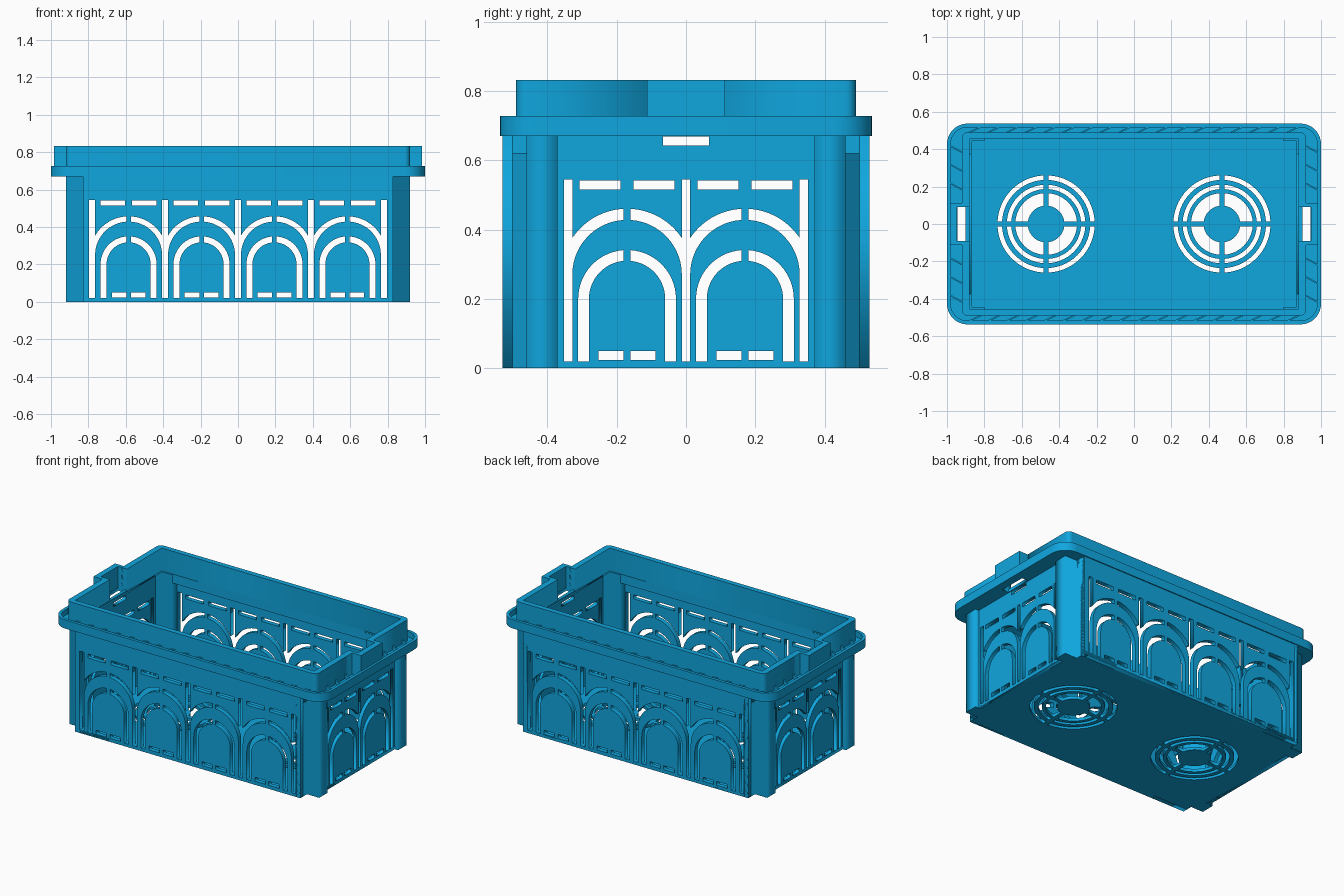
import bpy
from math import sin, cos, pi, sqrt, asin, acos

if "Cube" in bpy.data.objects:
    bpy.data.objects.remove(bpy.data.objects["Cube"])

blue = bpy.data.materials.new("crate_blue")
blue.diffuse_color = (0.005, 0.38, 0.73, 1)
blue.use_nodes = True
blue.node_tree.nodes["Principled BSDF"].inputs["Base Color"].default_value = blue.diffuse_color


def plate(name, outlines, thick, loc, rot=(0, 0, 0)):
    """Flat sheet from 2D outlines (first is the border, the rest are holes)."""
    cu = bpy.data.curves.new(name, 'CURVE')
    cu.dimensions, cu.fill_mode, cu.extrude = '2D', 'BOTH', thick / 2
    for pts in outlines:
        sp = cu.splines.new('POLY')
        sp.points.add(len(pts) - 1)
        for p, (x, y) in zip(sp.points, pts):
            p.co = (x, y, 0, 1)
        sp.use_cyclic_u = True
    tmp = bpy.data.objects.new(name + "_curve", cu)
    bpy.context.scene.collection.objects.link(tmp)
    dg = bpy.context.evaluated_depsgraph_get()
    me = bpy.data.meshes.new_from_object(tmp.evaluated_get(dg))
    bpy.data.objects.remove(tmp)
    ob = bpy.data.objects.new(name, me)
    bpy.context.scene.collection.objects.link(ob)
    ob.location, ob.rotation_euler = loc, rot
    me.materials.clear()
    me.materials.append(blue)
    return ob


def box(name, x0, x1, y0, y1, z0, z1, turn=0):
    bpy.ops.mesh.primitive_cube_add(size=1, location=((x0 + x1) / 2, (y0 + y1) / 2, (z0 + z1) / 2))
    ob = bpy.context.object
    ob.name = name
    ob.scale = (abs(x1 - x0), abs(y1 - y0), abs(z1 - z0))
    ob.rotation_euler.z = turn
    ob.data.materials.append(blue)
    return ob


def rect(x0, x1, y0, y1):
    return [(x0, y0), (x1, y0), (x1, y1), (x0, y1)]


def arc(cx, cy, r, a0, a1, n=14):
    return [(cx + r * cos(a0 + (a1 - a0) * i / n), cy + r * sin(a0 + (a1 - a0) * i / n)) for i in range(n + 1)]


def rounded(hx, hy, r):
    pts = []
    for k, (sx, sy) in enumerate([(1, 1), (-1, 1), (-1, -1), (1, -1)]):
        pts += arc(sx * (hx - r), sy * (hy - r), r, k * pi / 2, (k + 1) * pi / 2, 8)
    return pts


def flip(pts, cx):
    return [(2 * cx - x, y) for x, y in pts]


def arcade(n, h, s, r_out, zc, a_out, a_in, za, gap, d_top, d_bot):
    """Holes of a wall with n arches: h half pitch, s half slot width."""
    holes = []
    r_in = h - s
    # upright slots merged with the halves of the large arches beside them
    for k in range(n + 1):
        x0 = (2 * k - n) * h
        cx = x0 + h
        side = [(x0 + s, 0.02)]
        side += arc(cx, zc, r_in, pi, pi - acos(gap / r_in))
        side += arc(cx, zc, r_out, pi - acos(gap / r_out), pi - acos(r_in / r_out))
        side.append((x0 + s, 0.545))
        plain = [(x0 + s, 0.02), (x0 + s, 0.545)]
        right = side if k < n else plain
        left = side if k > 0 else plain
        holes.append(right + flip(left, x0)[::-1])
    # small arches and dashes, two halves each
    for k in range(n):
        c = (2 * k + 1 - n) * h
        half = [(c - a_out, 0.02), (c - a_in, 0.02)]
        half += arc(c, za, a_in, pi, pi - acos(gap / a_in))
        half += arc(c, za, a_out, pi - acos(gap / a_out), pi)
        for hole in (half, rect(c - d_top, c - 0.019, 0.515, 0.542),
                     rect(c - d_bot, c - gap, 0.024, 0.05)):
            holes += [hole, flip(hole, c)]
    return holes


# long walls and end walls with arch cut-outs
long_holes = arcade(4, 0.195, 0.016, 0.207, 0.25, 0.15, 0.118, 0.2, 0.012, 0.15, 0.09)
end_holes = arcade(2, 0.17, 0.012, 0.19, 0.27, 0.141, 0.11, 0.2, 0.01, 0.137, 0.082)
end_holes.append(rect(-0.066, 0.066, 0.643, 0.669))
for s, n in ((-1, "front"), (1, "back")):
    plate(n + "_wall", [rect(-0.83, 0.83, 0, 0.68)] + long_holes, 0.03, (0, s * 0.515, 0), (pi / 2, 0, 0))
    box(n + "_inner_ledge", -0.83, 0.83, s * 0.455, s * 0.502, 0.62, 0.68)
for s, n in ((-1, "left"), (1, "right")):
    plate(n + "_wall", [rect(-0.375, 0.375, 0, 0.68)] + end_holes, 0.025, (s * 0.8825, 0, 0), (pi / 2, 0, pi / 2))

# stepped corner posts
for sx in (-1, 1):
    for sy in (-1, 1):
        prof = [(0.87, 0.37), (0.92, 0.37), (0.92, 0.46), (0.83, 0.46), (0.83, 0.53),
                (0.80, 0.53), (0.80, 0.445), (0.87, 0.445)]
        plate("corner_post", [[(sx * x, sy * y) for x, y in prof]], 0.68, (0, 0, 0.34))

# floor with two ring grilles
q = [(0.895, 0.37), (0.92, 0.37), (0.92, 0.46), (0.83, 0.46), (0.83, 0.53)]
q += flip(q, 0)[::-1]
floor = q + [(x, -y) for x, y in q[::-1]]
grille = []
for cx in (-0.47, 0.47):
    for ro, ri in ((0.26, 0.236), (0.21, 0.187), (0.165, 0.098)):
        go, gi = asin(0.014 / ro), asin(0.014 / ri)
        for k in range(4):
            a, b = k * pi / 2, (k + 1) * pi / 2
            grille.append(arc(cx, 0, ro, a + go, b - go) + arc(cx, 0, ri, b - gi, a + gi))
plate("floor", [floor] + grille, 0.02, (0, 0, 0.01))

# flange tray with raised lip
plate("flange_plate", [rounded(1.0, 0.537, 0.11), rect(-0.88, 0.88, -0.455, 0.455),
                       rect(0.9, 0.945, -0.09, 0.09), rect(-0.945, -0.9, -0.09, 0.09)], 0.02, (0, 0, 0.68))
plate("flange_lip", [rounded(1.0, 0.537, 0.11), rounded(0.98, 0.517, 0.09)], 0.057, (0, 0, 0.6985))

# diagonal ribs in the flange channel
for s in (-1, 1):
    for i in range(18):
        x = -0.85 + 0.1 * i
        box("flange_rib", x - 0.035, x + 0.035, s * 0.504 - 0.004, s * 0.504 + 0.004, 0.685, 0.72, 0.45)
    for i in range(9):
        y = -0.4 + 0.1 * i
        if abs(y) > 0.15:
            box("flange_rib", s * 0.95 - 0.04, s * 0.95 + 0.04, y - 0.004, y + 0.004, 0.685, 0.72, -0.5)

# upper collar, open at both ends for the hand holds
for s, n in ((-1, "front"), (1, "back")):
    c = [(0.88, 0.09), (0.92, 0.09)] + arc(0.89, 0.46, 0.03, 0, pi / 2, 6)
    c += flip(c, 0)[::-1] + [(-0.88, 0.455), (0.88, 0.455)]
    plate(n + "_collar", [[(x, s * y) for x, y in c]], 0.16, (0, 0, 0.752))

# hand hold boxes on the ends
for s in (-1, 1):
    box("handle_plate", s * 0.947, s * 0.985, -0.113, 0.113, 0.68, 0.832)
    for t in (-1, 1):
        box("handle_cheek", s * 0.9, s * 0.96, t * 0.09, t * 0.113, 0.68, 0.832)
